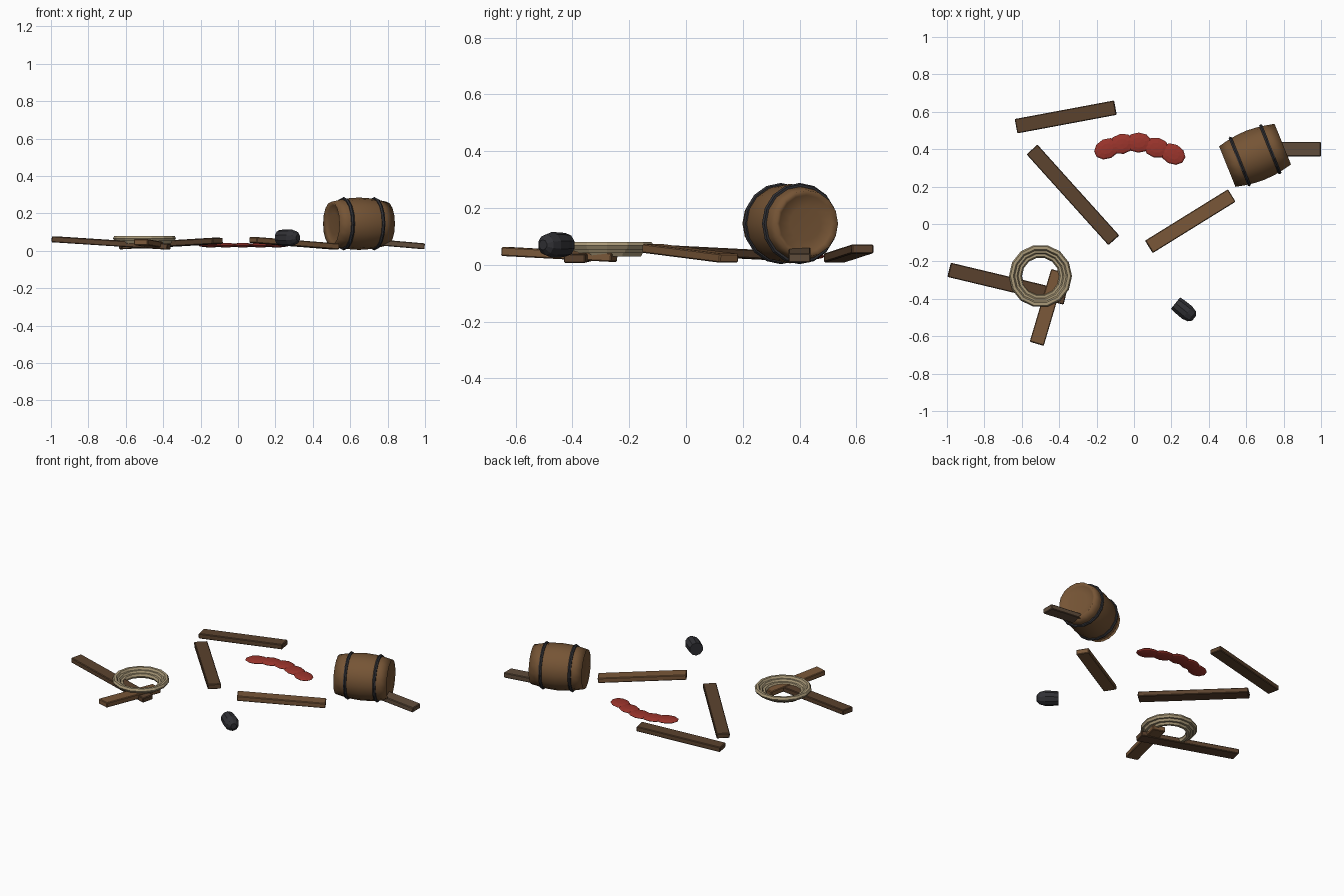
import bpy, bmesh
from math import sin, cos, pi, radians
from mathutils import Vector, Matrix

if "Cube" in bpy.data.objects:
    bpy.data.objects.remove(bpy.data.objects["Cube"])


def material(name, rgb):
    m = bpy.data.materials.new(name)
    m.diffuse_color = (*rgb, 1)
    m.use_nodes = True
    m.node_tree.nodes["Principled BSDF"].inputs["Base Color"].default_value = m.diffuse_color
    return m


DARK_WOOD = material("dark_wood", (0.105, 0.055, 0.027))
WARM_WOOD = material("warm_wood", (0.19, 0.095, 0.04))
GREY_WOOD = material("grey_wood", (0.12, 0.075, 0.045))
BARREL = material("barrel_wood", (0.18, 0.09, 0.036))
IRON = material("iron", (0.03, 0.03, 0.035))
ROPE = material("rope", (0.40, 0.32, 0.19))
RED = material("red_cloth", (0.33, 0.035, 0.025))


def finish(bm, name, mat, matrix, smooth=False):
    bmesh.ops.recalc_face_normals(bm, faces=bm.faces)
    me = bpy.data.meshes.new(name)
    bm.to_mesh(me)
    bm.free()
    me.materials.append(mat)
    for p in me.polygons:
        p.use_smooth = smooth
    ob = bpy.data.objects.new(name, me)
    ob.matrix_world = matrix
    bpy.context.collection.objects.link(ob)
    return ob


def lathe(name, profile, sides, mat, matrix, smooth=False, loop=False):
    """Revolve (radius, height) points round local z; loop makes a ring."""
    bm = bmesh.new()
    rows = [[bm.verts.new((r * cos(2 * pi * i / sides), r * sin(2 * pi * i / sides), h))
             for i in range(sides)] for r, h in profile]
    pairs = list(zip(rows, rows[1:]))
    if loop:
        pairs.append((rows[-1], rows[0]))
    for a, b in pairs:
        for i in range(sides):
            j = (i + 1) % sides
            bm.faces.new((a[i], a[j], b[j], b[i]))
    if not loop:
        bm.faces.new(rows[0])
        bm.faces.new(rows[-1])
    return finish(bm, name, mat, matrix, smooth)


def ring(name, major, minor, sides, mat, matrix, tube=6):
    prof = [(major + minor * cos(2 * pi * k / tube), minor * sin(2 * pi * k / tube))
            for k in range(tube)]
    return lathe(name, prof, sides, mat, matrix, loop=True)


def plank(name, a, b, mat, width=0.078, thick=0.032):
    a, b = Vector(a), Vector(b)
    d = b - a
    bm = bmesh.new()
    bmesh.ops.create_cube(bm, size=1)
    bmesh.ops.scale(bm, vec=(d.length, width, thick), verts=bm.verts)
    bmesh.ops.bevel(bm, geom=list(bm.edges), offset=0.004, segments=1, affect='EDGES')
    side = Vector((0, 0, 1)).cross(d).normalized()
    ax = d.normalized()
    rot = Matrix((ax, side, ax.cross(side))).transposed().to_4x4()
    finish(bm, name, mat, Matrix.Translation((a + b) / 2) @ rot)


# Scattered planks
plank("back_plank", (-0.63, 0.523, 0.024), (-0.10, 0.622, 0.056), DARK_WOOD)
plank("diagonal_plank", (-0.545, 0.398, 0.028), (-0.108, -0.087, 0.053), DARK_WOOD)
plank("right_plank", (0.08, -0.122, 0.058), (0.522, 0.152, 0.023), WARM_WOOD)
plank("left_plank", (-0.988, -0.245, 0.062), (-0.368, -0.393, 0.022), DARK_WOOD)
plank("short_plank", (-0.52, -0.64, 0.047), (-0.405, -0.252, 0.026), WARM_WOOD)
plank("plank_under_barrel", (0.60, 0.40, 0.058), (0.998, 0.40, 0.024), GREY_WOOD)

# Barrel on its side, with slightly dished ends
lay = (Matrix.Translation((0.647, 0.367, 0.145)) @ Matrix.Rotation(radians(22), 4, 'Z')
       @ Matrix.Rotation(pi / 2, 4, 'Y'))
half = [(0.06, 0.143), (0.10, 0.146), (0.117, 0.16), (0.128, 0.11), (0.136, 0.06)]
profile = [(r, -h) for r, h in half] + [(0.14, 0)] + half[::-1]
lathe("barrel", profile, 16, BARREL, lay, smooth=True)
for label, h in (("left", -0.088), ("right", 0.088)):
    ring(label + "_barrel_hoop", 0.133, 0.01, 16, IRON, lay @ Matrix.Translation((0, 0, h)))

# Coil of rope, each turn wider and higher
for i, (r, z) in enumerate(((0.114, 0.042), (0.134, 0.054), (0.153, 0.067))):
    ring(f"rope_turn_{i + 1}", r, 0.0155, 14, ROPE, Matrix.Translation((-0.5, -0.278, z)))

# Crumpled red cloth from flattened lumps
lumps = [(-0.145, 0.402), (-0.065, 0.428), (0.025, 0.435), (0.12, 0.408), (0.207, 0.374)]
for i, (x, y) in enumerate(lumps):
    bm = bmesh.new()
    bmesh.ops.create_uvsphere(bm, u_segments=10, v_segments=6, radius=1)
    m = (Matrix.Translation((x, y, 0.03)) @ Matrix.Rotation(radians(25 - 13 * i), 4, 'Z')
         @ Matrix.Diagonal((0.071, 0.054, 0.012, 1)))
    finish(bm, f"cloth_lump_{i + 1}", RED, m)

# Dark cup lying on its side
tip = (Matrix.Translation((0.222, -0.423, 0.07)) @ Matrix.Rotation(radians(-39), 4, 'Z')
       @ Matrix.Rotation(pi / 2, 4, 'Y'))
lathe("fallen_cup", [(0.041, 0), (0.044, 0.03), (0.045, 0.08), (0.036, 0.112), (0.018, 0.128)],
      10, IRON, tip)
